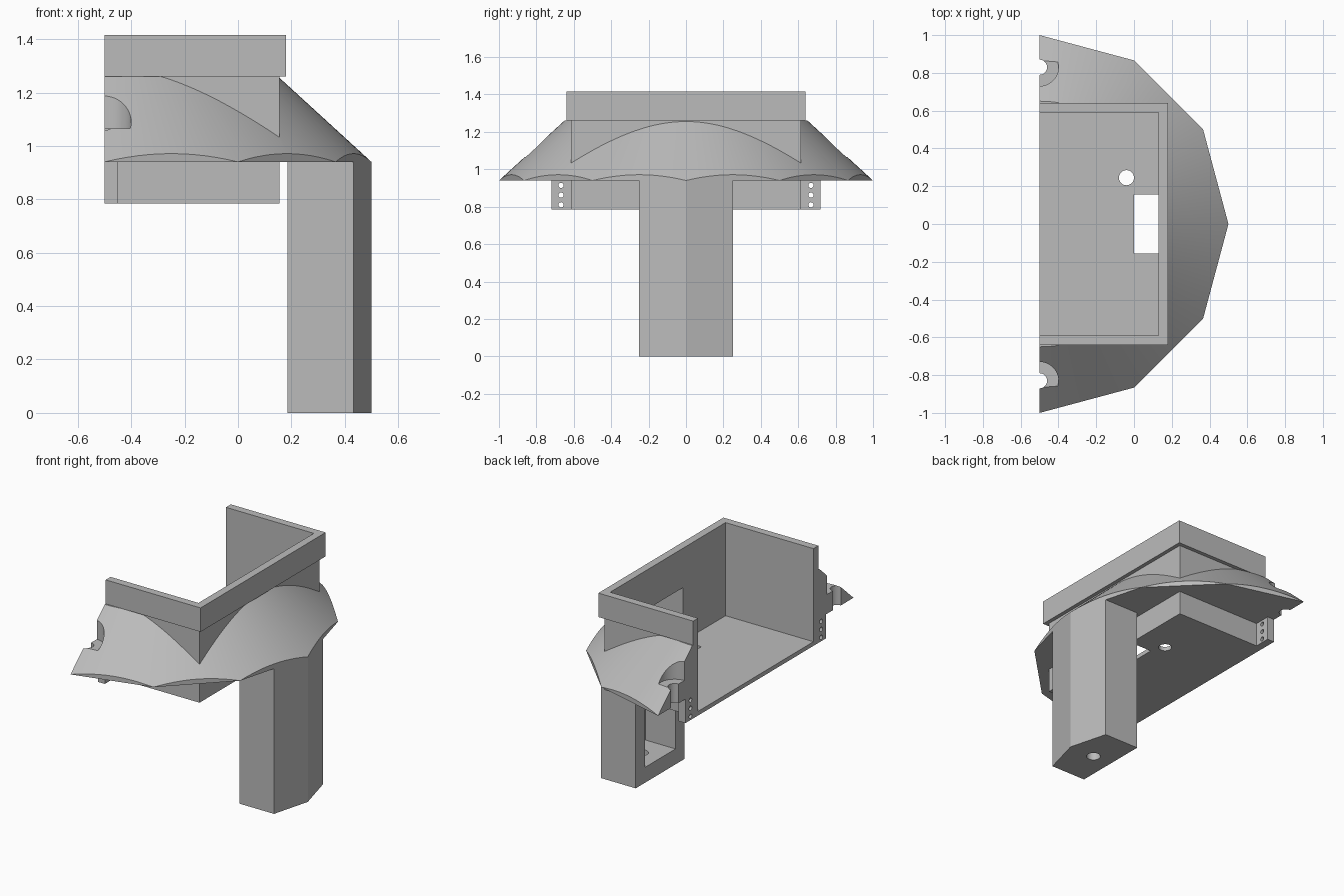
import bpy
import bmesh
from math import sin, cos, pi, radians
from mathutils import Matrix, Vector

if "Cube" in bpy.data.objects:
    bpy.data.objects.remove(bpy.data.objects["Cube"], do_unlink=True)

grey = bpy.data.materials.new("plain grey")
grey.use_nodes = True
GREY = (0.5, 0.5, 0.5, 1)
grey.diffuse_color = GREY
next(n for n in grey.node_tree.nodes
     if n.type == 'BSDF_PRINCIPLED').inputs["Base Color"].default_value = GREY

CUT = -0.5          # open side of the half shell
EAVE, TOP = 0.94, 1.26


def make(name, bm):
    bmesh.ops.recalc_face_normals(bm, faces=bm.faces)
    mesh = bpy.data.meshes.new(name)
    bm.to_mesh(mesh)
    bm.free()
    mesh.materials.append(grey)
    ob = bpy.data.objects.new(name, mesh)
    bpy.context.collection.objects.link(ob)
    return ob


def extrude(name, points, offset):
    """Solid from a planar outline pushed along an offset."""
    bm = bmesh.new()
    face = bm.faces.new([bm.verts.new(p) for p in points])
    out = bmesh.ops.extrude_face_region(bm, geom=[face])["geom"]
    moved = [v for v in out if isinstance(v, bmesh.types.BMVert)]
    bmesh.ops.translate(bm, verts=moved, vec=offset)
    return make(name, bm)


def block(name, x, y, z):
    outline = [(x[0], y[0], z[0]), (x[1], y[0], z[0]),
               (x[1], y[1], z[0]), (x[0], y[1], z[0])]
    return extrude(name, outline, (0, 0, z[1] - z[0]))


def cone(name, centre, r1, r2, depth, axis='Z', sides=32):
    bm = bmesh.new()
    turn = Matrix.Rotation(radians(90), 4, 'Y') if axis == 'X' else Matrix()
    bmesh.ops.create_cone(bm, cap_ends=True, segments=sides, radius1=r1,
                          radius2=r2, depth=depth,
                          matrix=Matrix.Translation(Vector(centre)) @ turn)
    return make(name, bm)


def boolean(ob, tool, operation='DIFFERENCE'):
    mod = ob.modifiers.new("cut", 'BOOLEAN')
    mod.object, mod.operation, mod.solver = tool, operation, 'EXACT'
    bpy.context.view_layer.update()
    graph = bpy.context.evaluated_depsgraph_get()
    mesh = bpy.data.meshes.new_from_object(ob.evaluated_get(graph))
    ob.modifiers.clear()
    ob.data = mesh


# Conical skirt trimmed to a twelve-sided plan
rim_points = [(CUT + cos(a), sin(a), EAVE)
              for a in (radians(d) for d in range(-90, 91, 30))]
skirt = extrude("skirt", rim_points, (0, 0, TOP - EAVE))
slope = 0.35 / (TOP - EAVE)
margin = 0.1
full_cone = cone("cone_tool", (CUT, 0, (EAVE + TOP) / 2),
                 1 + slope * margin, 0.65 - slope * margin,
                 TOP - EAVE + 2 * margin, sides=144)
boolean(skirt, full_cone, 'INTERSECT')

# Open tray with a thicker rim
tray = block("tray", (CUT, 0.155), (-0.615, 0.615), (0.785, TOP))
rim = block("rim", (CUT, 0.18), (-0.64, 0.64), (TOP, 1.415))

# Leg follows the front of the twelve-sided plan
leg = extrude("leg", [(0.185, -0.25, 0), (0.433, -0.25, 0), (0.5, 0, 0),
                      (0.433, 0.25, 0), (0.185, 0.25, 0)], (0, 0, EAVE))

# Cutters
room = block("room_tool", (-0.7, 0.13), (-0.59, 0.59), (0.812, 1.6))
tray_space = block("tray_tool", (-0.7, 0.155), (-0.615, 0.615), (0.7, 1.6))
channel = extrude("channel_tool",
                  [(0, -0.157, 0.1), (0.4, -0.157, 0.1), (0.4, -0.157, 0.98),
                   (0.2, -0.157, 1.16), (0, -0.157, 1.16)], (0, 0.314, 0))
floor_hole = cone("floor_hole_tool", (-0.04, 0.245, 0.8), 0.04, 0.04, 0.3)
foot_hole = cone("foot_hole_tool", (0.32, 0, 0), 0.042, 0.042, 0.4)
tools = [full_cone, room, tray_space, channel, floor_hole, foot_hole]

for part, cutters in ((tray, (room, channel, floor_hole)),
                      (rim, (room,)),
                      (leg, (channel, foot_hole)),
                      (skirt, (tray_space, channel))):
    for tool in cutters:
        boolean(part, tool)

# Screw seats in the skirt and drilled joining tabs, on both sides
parts = [skirt, tray, rim, leg]
for side, label in ((-1, "front"), (1, "back")):
    seat = cone("seat_tool", (CUT, side * 0.83, 1.365), 0.1, 0.1, 0.6, sides=48)
    screw = cone("screw_tool", (CUT, side * 0.83, 1), 0.04, 0.04, 0.6)
    boolean(skirt, seat)
    boolean(skirt, screw)
    tools += [seat, screw]

    edges = sorted((side * 0.615, side * 0.72))
    tab = block(label + "_tab", (CUT, -0.45), edges, (0.785, EAVE))
    for z in (0.81, 0.862, 0.914):
        drill = cone("drill_tool", (-0.475, side * 0.668, z),
                     0.014, 0.014, 0.2, axis='X', sides=20)
        boolean(tab, drill)
        tools.append(drill)
    parts.append(tab)

for tool in tools:
    bpy.data.objects.remove(tool, do_unlink=True)

# Smooth curved surfaces, keep edges crisp
for ob in parts:
    bpy.ops.object.select_all(action='DESELECT')
    ob.select_set(True)
    bpy.context.view_layer.objects.active = ob
    bpy.ops.object.shade_smooth_by_angle(angle=radians(20))
